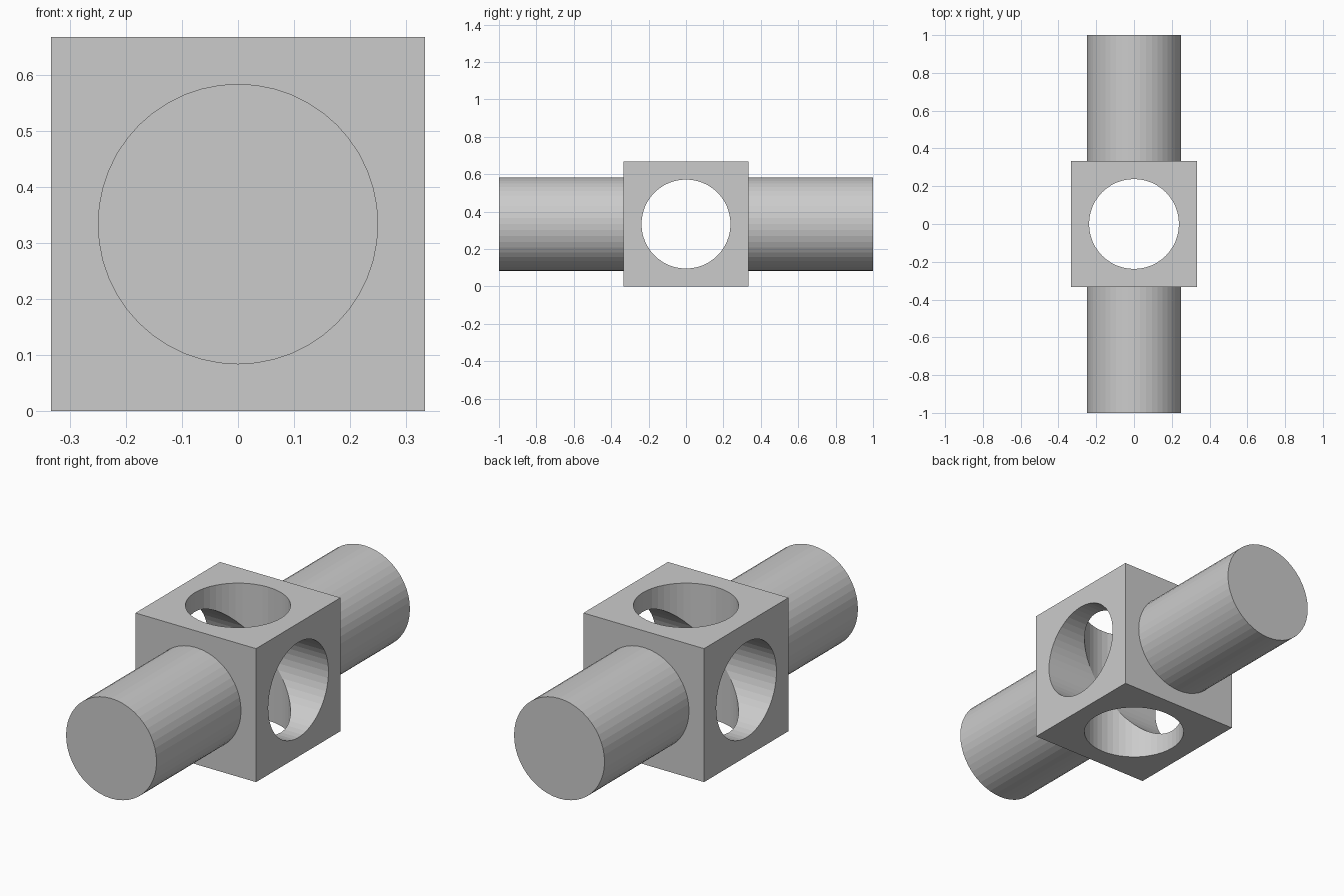
import bpy
from math import pi

if "Cube" in bpy.data.objects:
    bpy.data.objects.remove(bpy.data.objects["Cube"])

SIDE = 2 / 3
MID = SIDE / 2


def cylinder(name, radius, length, rotation):
    bpy.ops.mesh.primitive_cylinder_add(vertices=48, radius=radius, depth=length,
                                        location=(0, 0, MID), rotation=rotation)
    ob = bpy.context.object
    ob.name = name
    return ob


def combine(target, other, operation):
    mod = target.modifiers.new(operation.title(), 'BOOLEAN')
    mod.operation = operation
    mod.solver = 'EXACT'
    mod.object = other
    bpy.context.view_layer.objects.active = target
    bpy.ops.object.modifier_apply(modifier=mod.name)
    bpy.data.objects.remove(other, do_unlink=True)


# Cube hub
bpy.ops.mesh.primitive_cube_add(size=SIDE, location=(0, 0, MID))
hub = bpy.context.object
hub.name = "connector_block"

# Solid pegs out of the front and back
combine(hub, cylinder("pegs", 0.25, 2.0, (pi / 2, 0, 0)), 'UNION')

# Crossing bores, side to side and top to bottom
combine(hub, cylinder("side_bore", 0.238, 1.0, (0, pi / 2, 0)), 'DIFFERENCE')
combine(hub, cylinder("vertical_bore", 0.238, 1.0, (0, 0, 0)), 'DIFFERENCE')
